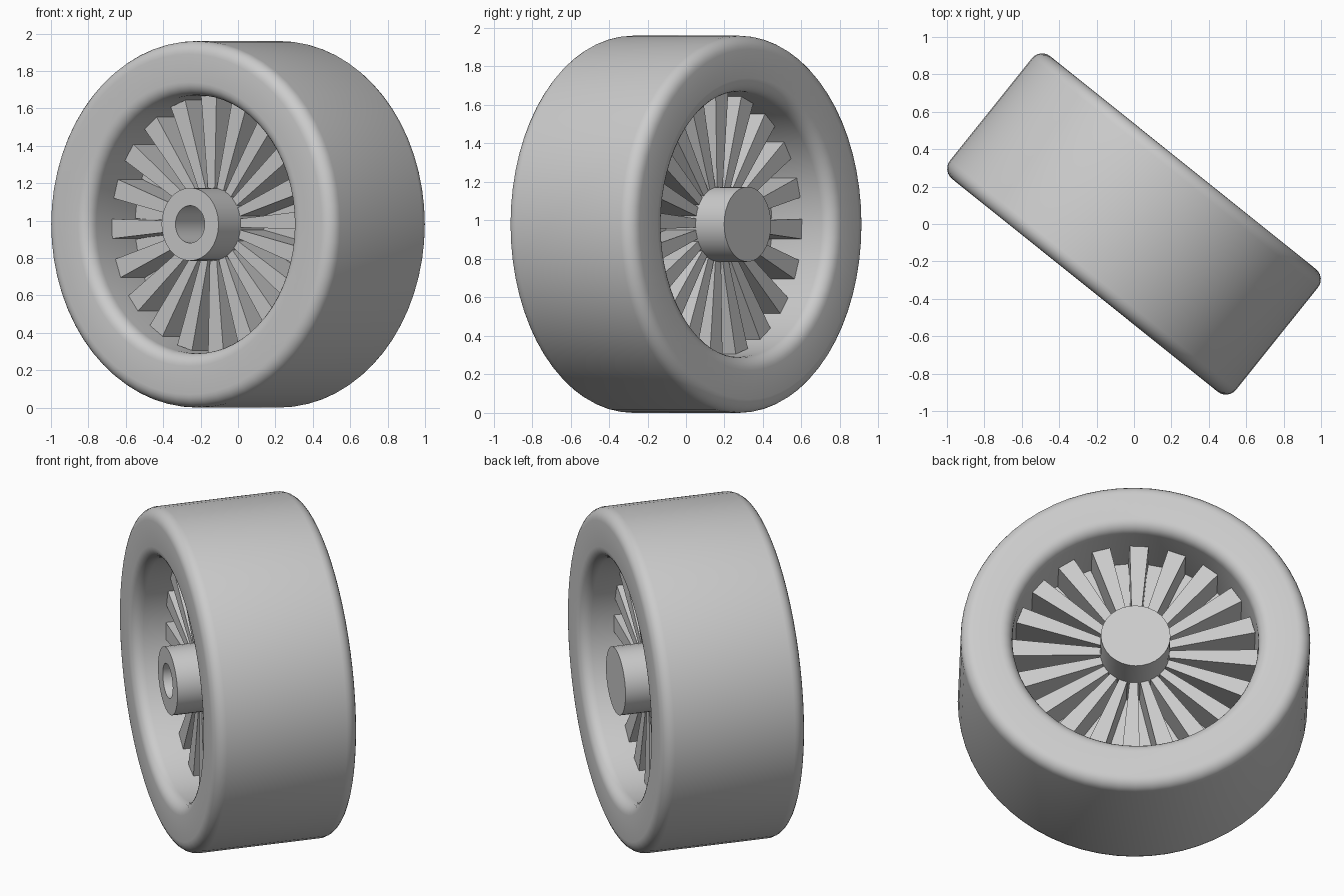
import bpy, bmesh
from math import pi, sin, cos, radians
from mathutils import Matrix

if "Cube" in bpy.data.objects:
    bpy.data.objects.remove(bpy.data.objects["Cube"])

RADIUS, HALF_WIDTH, BORE, FILLET = 0.98, 0.42, 0.69, 0.07
HUB_RADIUS, HUB_HALF, HOLE = 0.195, 0.41, 0.1
SPOKES = 20
PLACE = Matrix.Translation((0, 0, RADIUS)) @ Matrix.Rotation(radians(-38.7), 4, "Z")

grey = bpy.data.materials.new("light_grey")
grey.use_nodes = True
grey.diffuse_color = (0.6, 0.6, 0.6, 1)
grey.node_tree.nodes["Principled BSDF"].inputs["Base Color"].default_value = (0.6, 0.6, 0.6, 1)


def finish(name, bm, smooth):
    bmesh.ops.recalc_face_normals(bm, faces=bm.faces)
    mesh = bpy.data.meshes.new(name)
    bm.to_mesh(mesh)
    bm.free()
    mesh.materials.append(grey)
    obj = bpy.data.objects.new(name, mesh)
    bpy.context.collection.objects.link(obj)
    obj.matrix_world = PLACE
    if smooth:
        bpy.ops.object.select_all(action="DESELECT")
        obj.select_set(True)
        bpy.context.view_layer.objects.active = obj
        bpy.ops.object.shade_smooth_by_angle(angle=radians(35))
    return obj


def lathe(name, profile, steps, closed):
    """Spin a (radius, y) profile around the wheel axis."""
    bm = bmesh.new()
    verts = [bm.verts.new((r, y, 0)) for r, y in profile]
    pairs = list(zip(verts, verts[1:]))
    if closed:
        pairs.append((verts[-1], verts[0]))
    edges = [bm.edges.new(p) for p in pairs]
    bmesh.ops.spin(bm, geom=verts + edges, cent=(0, 0, 0), axis=(0, 1, 0),
                   angle=2 * pi, steps=steps)
    bmesh.ops.remove_doubles(bm, verts=bm.verts, dist=1e-4)
    return finish(name, bm, True)


def spoke_ring(name, offset, half_depth):
    """Radial ring of blades that widen towards the rim."""
    bm = bmesh.new()
    inner, outer = HUB_RADIUS - 0.02, BORE - 0.003
    for i in range(SPOKES):
        turn = Matrix.Rotation(-(offset + i * 2 * pi / SPOKES), 4, "Y")
        made = bmesh.ops.create_cube(bm, size=1)["verts"]
        for v in made:
            far = v.co.x > 0
            v.co.x = outer if far else inner
            v.co.y *= 2 * half_depth
            v.co.z *= 0.105 if far else 0.045
        bmesh.ops.transform(bm, matrix=turn, verts=made)
    return finish(name, bm, False)


# Tyre: rounded rectangular section
section = []
corners = [(RADIUS - FILLET, 1, 0), (BORE + FILLET, 1, 90),
           (BORE + FILLET, -1, 180), (RADIUS - FILLET, -1, 270)]
for r, side, start in corners:
    for k in range(7):
        a = radians(start + 15 * k)
        section.append((r + FILLET * cos(a), side * (HALF_WIDTH - FILLET) + FILLET * sin(a)))
lathe("tyre", section, 64, True)

# Hub: solid at the back, blind axle hole at the front
lathe("hub", [(0, HUB_HALF), (HUB_RADIUS, HUB_HALF), (HUB_RADIUS, -HUB_HALF),
              (HOLE, -HUB_HALF), (HOLE, 0.1), (0, 0.1)], 32, False)

# Spokes: deep main blades with a thin ring set half a pitch between them
start = radians(2)
spoke_ring("main_spokes", start, 0.22)
spoke_ring("middle_spokes", start + pi / SPOKES, 0.02)
